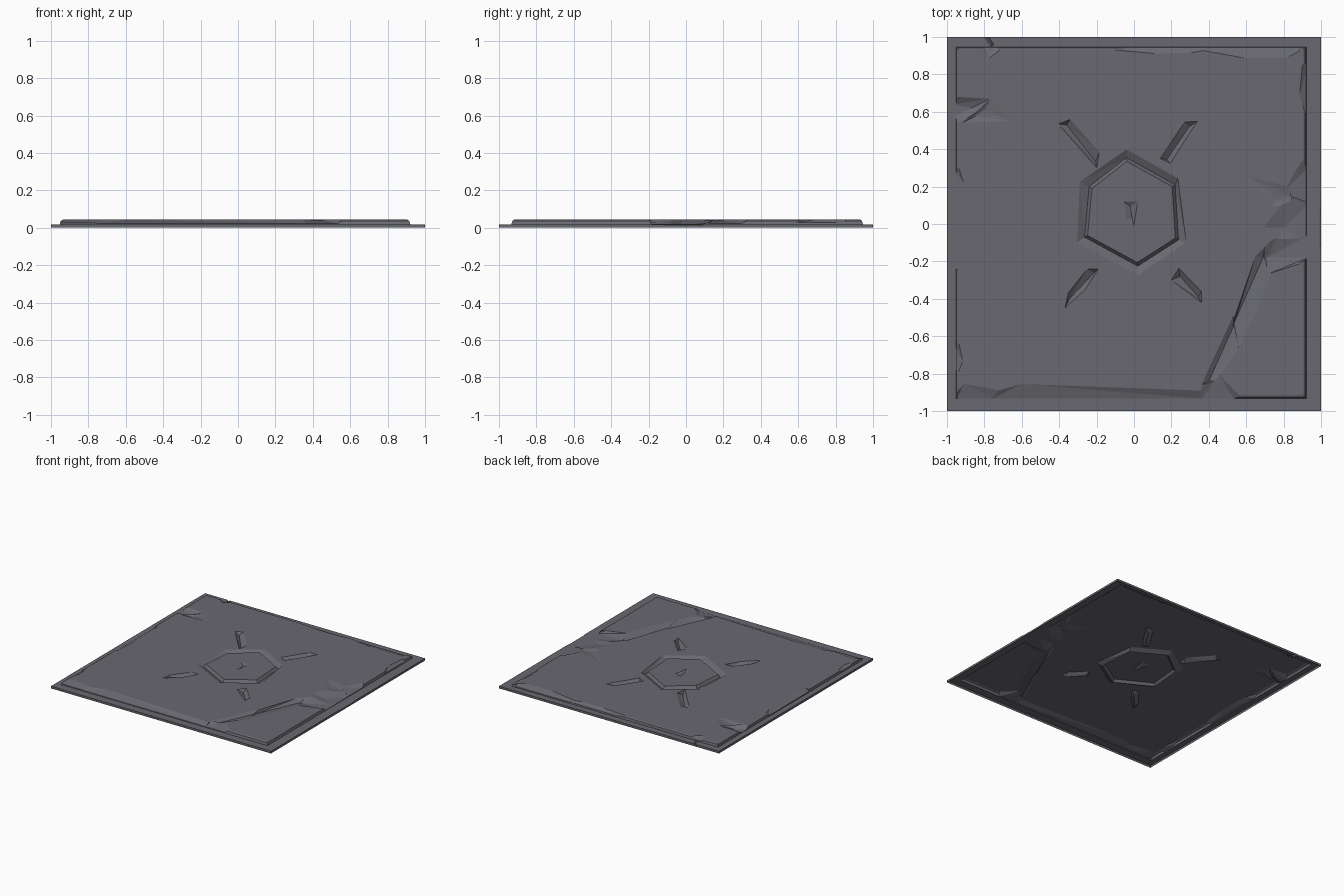
import bpy, bmesh

TOP, RIM = 0.043, 0.018
stone = bpy.data.materials.new("slate grey stone")
stone.diffuse_color = (0.14, 0.14, 0.162, 1)
cutters = []


def add_object(name, bm):
    bmesh.ops.recalc_face_normals(bm, faces=bm.faces)
    me = bpy.data.meshes.new(name)
    bm.to_mesh(me)
    bm.free()
    ob = bpy.data.objects.new(name, me)
    bpy.context.collection.objects.link(ob)
    return ob


def loft(bm, rings, closed=False):
    """Join equal rings of points with faces."""
    vs = [[bm.verts.new(p) for p in r] for r in rings]
    n = len(vs[0])
    pairs = list(zip(vs, vs[1:])) + ([(vs[-1], vs[0])] if closed else [])
    for a, b in pairs:
        for i in range(n):
            j = (i + 1) % n
            bm.faces.new((a[i], a[j], b[j], b[i]))
    if not closed:
        bm.faces.new(vs[0])
        bm.faces.new(vs[-1])


def chip(outline, floor, z=0.021):
    """Convex cutter: opening outline on the top, sloping down to floor points."""
    bm = bmesh.new()
    pts = [(x, y, TOP + 0.0004) for x, y in outline]
    pts += [(x, y, 0.1) for x, y in outline + floor]
    pts += [(x, y, z) for x, y in floor]
    hull = bmesh.ops.convex_hull(bm, input=[bm.verts.new(p) for p in pts])
    bmesh.ops.delete(bm, geom=[v for v in bm.verts if not v.link_faces], context='VERTS')
    cutters.append(add_object("chip_cutter", bm))


# Slab: thin rim with a raised plate on it
def rect(x0, x1, y0, y1, z):
    return [(x0, y0, z), (x1, y0, z), (x1, y1, z), (x0, y1, z)]


bm = bmesh.new()
loft(bm, [rect(-1, 1, -1, 1, 0), rect(-1, 1, -1, 1, RIM),
          rect(-.953, .922, -.934, .946, RIM),
          rect(-.948, .915, -.928, .941, TOP - .006),
          rect(-.935, .905, -.918, .932, TOP)])
tile = add_object("floor_tile", bm)

# Hexagonal groove
outer = [(-.04, .40), (.235, .245), (.28, -.10), (.02, -.275), (-.305, -.10), (-.29, .225)]
mid = [(-.04, .355), (.22, .21), (.238, -.085), (.02, -.225), (-.265, -.07), (-.24, .20)]
inner = [(x * .93 - .001, y * .93 + .004) for x, y in mid]
bm = bmesh.new()
loft(bm, [[(x, y, z) for x, y in ring] for ring, z in
          ((outer, .1), (outer, TOP + .0004), (mid, .022), (inner, TOP + .0004), (inner, .1))], True)
bmesh.ops.triangulate(bm, faces=bm.faces)
cutters.append(add_object("hexagon_cutter", bm))

# Four rays and the centre nick
chip([(.27, .545), (.34, .55), (.195, .325), (.14, .35)], [(.295, .52), (.175, .345)])
chip([(-.405, .535), (-.34, .56), (-.185, .385), (-.20, .30)], [(-.36, .53), (-.205, .335)])
chip([(-.25, -.24), (-.19, -.24), (-.26, -.35), (-.37, -.45), (-.35, -.365)], [(-.215, -.262), (-.345, -.40)])
chip([(.24, -.235), (.36, -.36), (.36, -.42), (.20, -.30)], [(.245, -.28), (.345, -.39)])
chip([(-.055, .12), (.02, .12), (0, -.01), (-.04, .02)], [(-.02, .095), (-.01, .03)], .03)

# Worn front edge
chip([(-.96, -.91), (-.91, -.855), (-.70, -.89)], [(-.95, -.945), (-.72, -.945)], .022)
chip([(-.80, -.91), (-.60, -.855), (-.2, -.872), (.37, -.89), (.52, -.92)], [(-.78, -.945), (.5, -.945)], .02)
chip([(.36, -.87), (.45, -.80), (.56, -.91)], [(.36, -.945), (.54, -.945)], .021)

# Long crack and broken area on the right
chip([(.65, -.17), (.70, -.12), (.745, -.24), (.65, -.48), (.56, -.67), (.51, -.58)],
     [(.69, -.18), (.535, -.53)], .022)
chip([(.53, -.49), (.61, -.57), (.54, -.70), (.44, -.84), (.36, -.86), (.46, -.68)],
     [(.535, -.54), (.40, -.84)], .026)
chip([(.66, -.16), (.71, -.27), (.88, -.215), (.90, -.05), (.78, -.04)],
     [(.71, -.18), (.93, -.18), (.93, -.06)], .02)
chip([(.69, -.02), (.76, -.12), (.90, -.12), (.90, .18), (.82, .15)],
     [(.80, -.02), (.93, -.10), (.93, .10)], .021)
chip([(.60, .26), (.73, .09), (.86, .10), (.84, .20)], [(.77, .13), (.83, .15)], .033)
chip([(.80, .17), (.86, .28), (.90, .34), (.91, .10)], [(.93, .30), (.93, .12)], .021)
chip([(.90, .66), (.885, .69), (.90, .85)], [(.93, .55), (.93, .86)], .022)
chip([(.96, .12), (.94, -.08), (1.0, -.16), (1.0, .17)], [(1.02, .12), (1.02, -.12)], .004)

# Worn left edge
chip([(-.94, .31), (-.91, .22), (-.90, 0), (-.92, -.24)], [(-.965, .29), (-.965, -.24)], .019)
chip([(-.94, .68), (-.77, .67), (-.82, .60), (-.94, .54)], [(-.965, .64), (-.965, .57), (-.87, .62)], .02)
chip([(-.82, .63), (-.76, .67), (-.65, .55), (-.92, .54)], [(-.80, .61), (-.85, .575)], .031)
chip([(-.94, -.62), (-.915, -.73), (-.94, -.80)], [(-.965, -.64), (-.965, -.80)], .021)
chip([(-.96, .66), (-.955, .57), (-1, .54), (-1, .70)], [(-1.02, .64), (-1.02, .58)], .006)
chip([(-.97, -.34), (-1, -.28), (-1, -.42)], [(-1.02, -.3), (-1.02, -.4)], .006)

# Worn back edge
chip([(-.82, .93), (-.775, .885), (-.71, .935)], [(-.80, .96), (-.73, .96)], .02)
chip([(-.82, 1.0), (-.78, .92), (-.72, .955)], [(-.80, 1.02), (-.76, .96)], .008)
chip([(-.1, .93), (.12, .91), (.3, .915), (.42, .935)], [(-.08, .96), (.42, .96)], .021)
chip([(.35, .93), (.6, .885), (.82, .89), (.88, .92)], [(.35, .96), (.9, .96)], .021)
chip([(-.1, .99), (.1, .965), (.33, .985)], [(-.08, 1.02), (.33, 1.02)], .004)

# Cut everything out of the slab
for c in cutters:
    c.hide_render = True
    m = tile.modifiers.new("cut", 'BOOLEAN')
    m.operation, m.solver, m.object = 'DIFFERENCE', 'EXACT', c
dg = bpy.context.evaluated_depsgraph_get()
dg.update()
me = bpy.data.meshes.new_from_object(tile.evaluated_get(dg))
tile.modifiers.clear()

# Open underside, as the relief shows from below
bm = bmesh.new()
bm.from_mesh(me)
bmesh.ops.delete(bm, geom=[f for f in bm.faces if all(v.co.z < 1e-4 for v in f.verts)], context='FACES')
for f in bm.faces:
    f.material_index = 0
    f.smooth = False
bm.to_mesh(me)
bm.free()
me.materials.clear()
me.materials.append(stone)
tile.data = me
for c in cutters:
    bpy.data.objects.remove(c)
